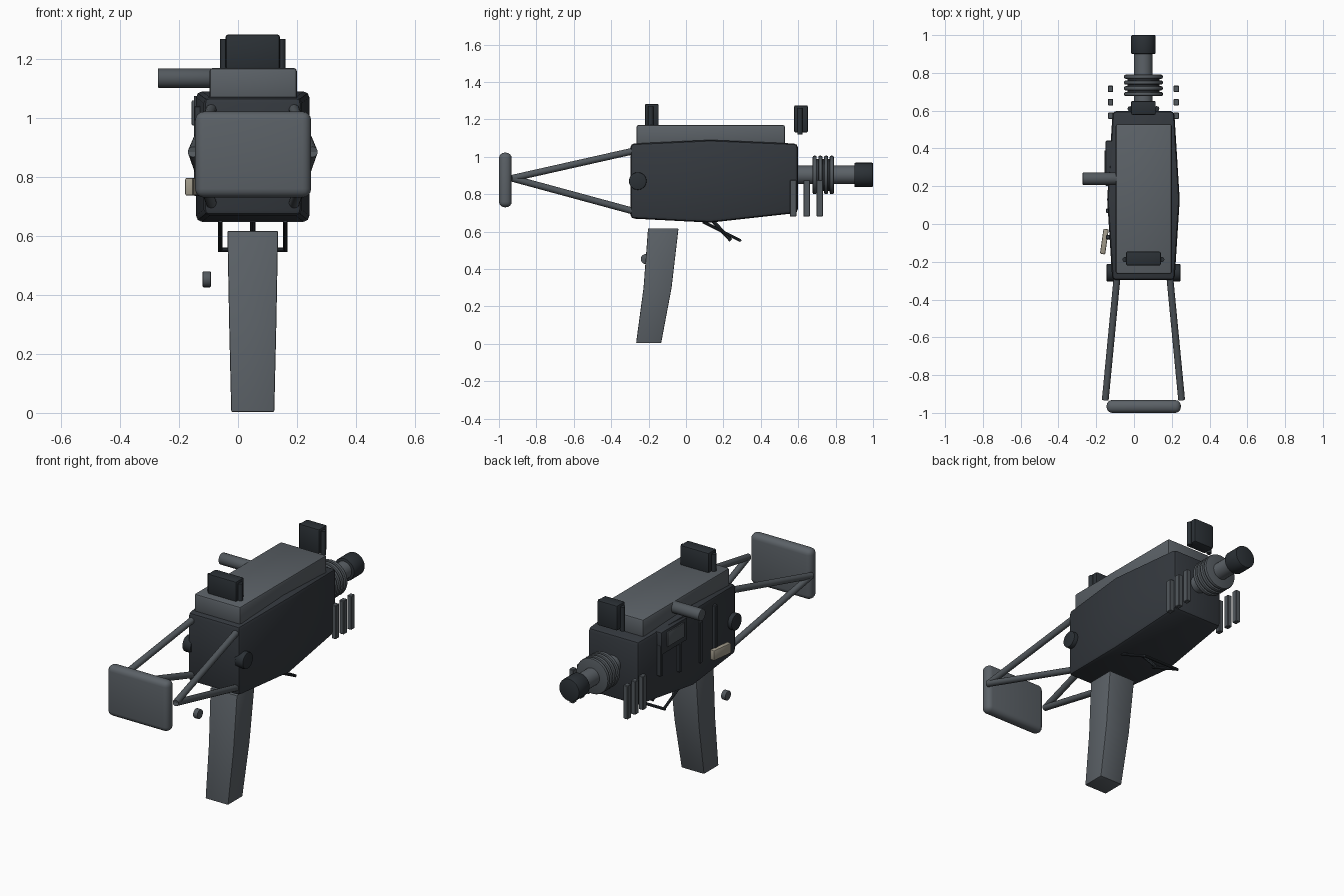
import bpy, bmesh, math
from mathutils import Vector, Matrix

if "Cube" in bpy.data.objects:
    bpy.data.objects.remove(bpy.data.objects["Cube"])

CX = 0.05  # centre plane of the device


def material(name, rgb):
    m = bpy.data.materials.new(name)
    m.diffuse_color = (*rgb, 1)
    m.use_nodes = True
    m.node_tree.nodes["Principled BSDF"].inputs["Base Color"].default_value = m.diffuse_color
    return m


DARK = material("dark gunmetal", (0.034, 0.040, 0.048))
BLACK = material("blackened steel", (0.024, 0.030, 0.036))
GREY = material("mid grey", (0.105, 0.120, 0.135))
STEEL = material("steel grey", (0.085, 0.098, 0.110))
BEIGE = material("beige", (0.36, 0.33, 0.26))


def finish(bm, name, mat, bevel=0.0, segments=2):
    bmesh.ops.recalc_face_normals(bm, faces=bm.faces)
    if bevel:
        sharp = [e for e in bm.edges if e.calc_face_angle(0) > math.radians(35)]
        bmesh.ops.bevel(bm, geom=sharp, offset=bevel, segments=segments,
                        profile=0.5, affect='EDGES', clamp_overlap=True)
    me = bpy.data.meshes.new(name)
    bm.to_mesh(me)
    bm.free()
    ob = bpy.data.objects.new(name, me)
    bpy.context.collection.objects.link(ob)
    me.materials.append(mat)
    bpy.ops.object.select_all(action='DESELECT')
    ob.select_set(True)
    bpy.context.view_layer.objects.active = ob
    bpy.ops.object.shade_smooth_by_angle(angle=math.radians(35))
    return ob


def box(name, x, y, z, mat, bevel=0.005, segments=2):
    bm = bmesh.new()
    size = (x[1] - x[0], y[1] - y[0], z[1] - z[0])
    mid = ((x[0] + x[1]) / 2, (y[0] + y[1]) / 2, (z[0] + z[1]) / 2)
    bmesh.ops.create_cube(bm, size=1, matrix=Matrix.Translation(mid) @ Matrix.Diagonal((*size, 1)))
    return finish(bm, name, mat, bevel, segments)


def rod(name, a, b, r, mat, bevel=0.0, sides=20):
    a, b = Vector(a), Vector(b)
    turn = (b - a).to_track_quat('Z', 'Y').to_matrix().to_4x4()
    bm = bmesh.new()
    bmesh.ops.create_cone(bm, cap_ends=True, segments=sides, radius1=r, radius2=r,
                          depth=(b - a).length, matrix=Matrix.Translation((a + b) / 2) @ turn)
    return finish(bm, name, mat, bevel)


def loft(name, loops, mat, bevel):
    bm = bmesh.new()
    rings = [[bm.verts.new(p) for p in loop] for loop in loops]
    for a, b in zip(rings, rings[1:]):
        for i in range(4):
            j = (i + 1) % 4
            bm.faces.new((a[i], a[j], b[j], b[i]))
    bm.faces.new(rings[0])
    bm.faces.new(rings[-1])
    return finish(bm, name, mat, bevel)


# Receiver: swells gently at the middle, tapers to both ends
sections = [(-0.297, 0.165, 0.67, 1.07), (0.13, 0.192, 0.648, 1.09), (0.598, 0.163, 0.70, 1.07)]
loft("receiver", [[(CX - w, y, lo), (CX + w, y, lo), (CX + w, y, hi), (CX - w, y, hi)]
                  for y, w, lo, hi in sections], DARK, 0.02)

# Top cover and side charging handle
box("top_cover", (-0.097, 0.20), (-0.265, 0.53), (1.06, 1.17), GREY, 0.012)
rod("charging_handle", (-0.272, 0.24, 1.135), (-0.06, 0.24, 1.135), 0.033, STEEL, 0.004, 24)

# Sights, each with a slim vertical post on both sides
for name, y, half, lo, hi in (("rear_sight", -0.183, 0.092, 1.165, 1.283),
                              ("front_sight", 0.615, 0.065, 1.13, 1.275)):
    box(name, (CX - half, CX + half), (y - 0.037, y + 0.037), (lo, hi), BLACK, 0.008)
    for s in (-1, 1):
        x = CX + s * (half + 0.005)
        rod(name + "_post", (x, y - 0.005, lo - 0.01), (x, y - 0.005, hi - 0.015), 0.014, BLACK, 0, 12)

# Grip with a slight forward bend
grip = [(0.617, -0.203, -0.04, 0.086), (0.30, -0.227, -0.077, 0.080), (0.003, -0.267, -0.133, 0.073)]
loft("grip", [[(CX - w, a, z), (CX + w, a, z), (CX + w, b, z), (CX - w, b, z)]
              for z, a, b, w in grip], GREY, 0.005)
rod("release_button", (-0.12, -0.215, 0.453), (-0.092, -0.215, 0.453), 0.027, STEEL, 0.003)

# Trigger and U-shaped guard
for s in (-1, 1):
    x = CX + s * 0.11
    rod("guard_arm", (x, 0.09, 0.653), (x, 0.288, 0.553), 0.008, BLACK, 0, 10)
rod("guard_bar", (CX - 0.118, 0.288, 0.553), (CX + 0.118, 0.288, 0.553), 0.008, BLACK, 0, 10)
rod("trigger", (CX, 0.14, 0.66), (CX, 0.24, 0.553), 0.010, BLACK, 0, 10)

# Stock: four struts meeting in pairs at the butt plate, plus hinge discs
box("butt_plate", (-0.145, 0.248), (-1.0, -0.932), (0.73, 1.022), GREY, 0.03, 4)
for s in (-1, 1):
    for z in (1.03, 0.71):
        rod("stock_strut", (CX + s * 0.14, -0.285, z), (CX + s * 0.202, -0.93, 0.885), 0.018, STEEL, 0, 16)
    rod("hinge_disc", (CX + s * 0.14, -0.258, 0.87), (CX + s * 0.195, -0.258, 0.87), 0.047, BLACK, 0.004, 24)

# Barrel, ribbed collar and muzzle cap
Z = 0.903
rod("barrel", (CX, 0.58, Z), (CX, 0.93, Z), 0.049, GREY, 0, 28)
rod("collar_core", (CX, 0.68, Z), (CX, 0.785, Z), 0.085, DARK, 0, 28)
for i in range(4):
    y = 0.688 + i * 0.0305
    rod("collar_rib", (CX, y - 0.011, Z), (CX, y + 0.011, Z), 0.103, STEEL, 0.008, 28)
rod("muzzle_cap", (CX, 0.90, Z), (CX, 1.0, Z), 0.065, BLACK, 0.006, 28)

# Three cooling fins on each side
for s in (-1, 1):
    for y in (0.573, 0.645, 0.715):
        x = CX + s * 0.174
        box("cooling_fin", (x - 0.014, x + 0.014), (y - 0.017, y + 0.017), (0.68, 0.875), STEEL, 0.003, 1)

# Left side hardware: port frame, inner cover and vertical ribs
box("port_frame", (-0.15, -0.10), (0.20, 0.44), (0.945, 1.075), DARK, 0.004)
box("port_cover", (-0.157, -0.10), (0.235, 0.39), (0.975, 1.06), STEEL, 0.004)
for y, lo, hi in ((0.43, 0.82, 1.0), (0.26, 0.78, 0.96), (0.07, 0.76, 1.0), (-0.07, 0.735, 1.04)):
    box("side_rib", (-0.149, -0.10), (y - 0.011, y + 0.011), (lo, hi), DARK, 0.003, 1)

# Selector lever, angled slightly outward
lever = box("selector_lever", (-0.014, 0.014), (-0.067, 0.067), (-0.03, 0.03), BEIGE, 0.006)
lever.location = (-0.157, -0.093, 0.767)
lever.rotation_euler = (0, 0, math.radians(-8))
